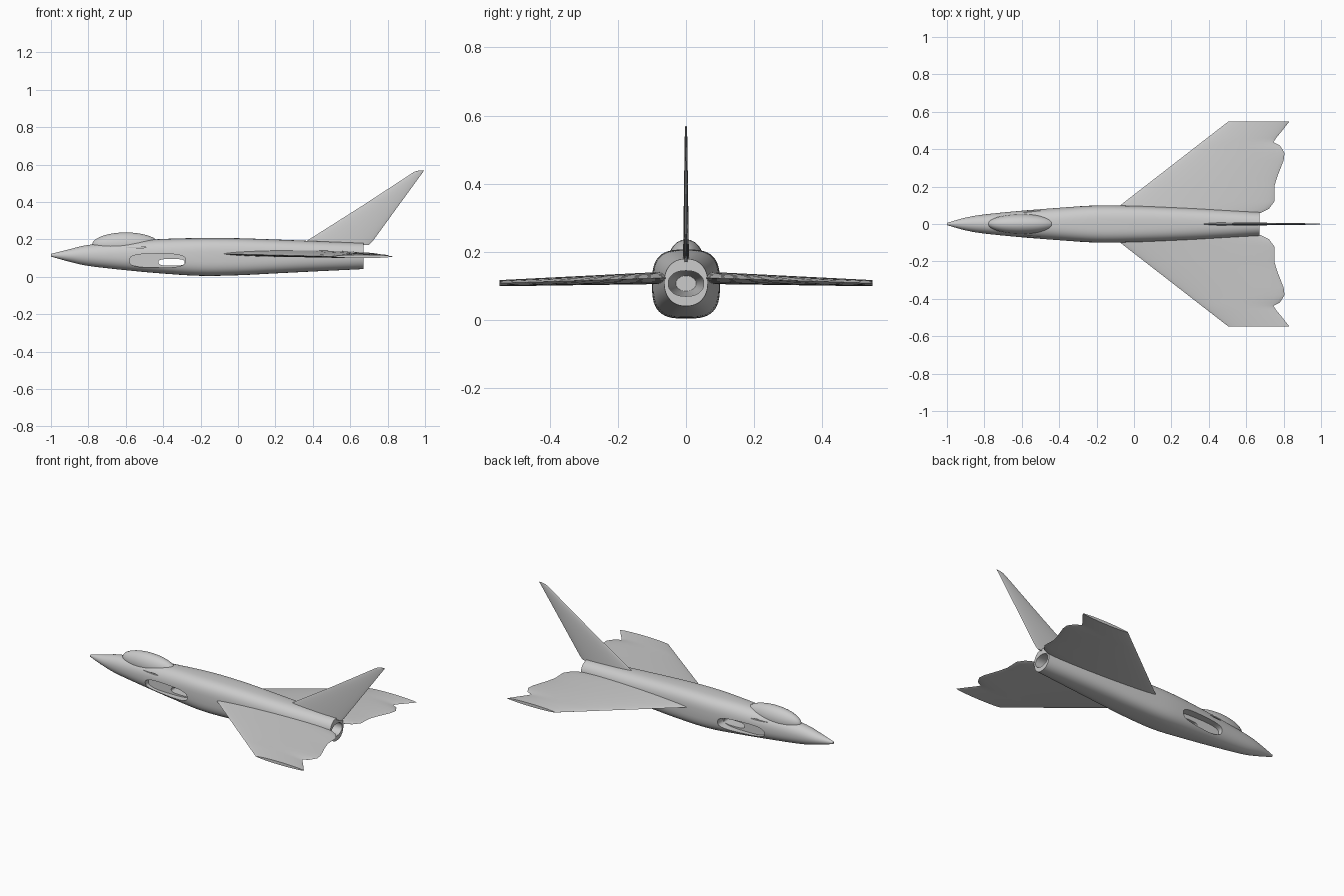
import bpy, bmesh
from math import sin, cos, pi, copysign
from mathutils import Vector

cube = bpy.data.objects.get("Cube")
if cube:
    bpy.data.objects.remove(cube)

grey = bpy.data.materials.new("light grey")
grey.use_nodes = True
grey.diffuse_color = (0.6, 0.6, 0.6, 1)
grey.node_tree.nodes["Principled BSDF"].inputs["Base Color"].default_value = (0.6, 0.6, 0.6, 1)


def loft(name, rings):
    """Skin a list of equal point rings and cap both ends."""
    bm = bmesh.new()
    loops = [[bm.verts.new(p) for p in ring] for ring in rings]
    n = len(loops[0])
    for a, b in zip(loops, loops[1:]):
        for i in range(n):
            j = (i + 1) % n
            bm.faces.new((a[i], a[j], b[j], b[i]))
    bm.faces.new(loops[0])
    bm.faces.new(loops[-1])
    bmesh.ops.recalc_face_normals(bm, faces=bm.faces)
    mesh = bpy.data.meshes.new(name)
    bm.to_mesh(mesh)
    bm.free()
    mesh.materials.append(grey)
    obj = bpy.data.objects.new(name, mesh)
    bpy.context.collection.objects.link(obj)
    return obj


def activate(obj):
    bpy.ops.object.select_all(action="DESELECT")
    obj.select_set(True)
    bpy.context.view_layer.objects.active = obj


def smooth(obj, angle=0.6):
    activate(obj)
    bpy.ops.object.shade_smooth_by_angle(angle=angle)


def oval(rx, ry, power, n=48):
    """Superellipse outline: power 2 is round, higher is squarer."""
    pts = []
    for i in range(n):
        c, s = cos(2 * pi * i / n), sin(2 * pi * i / n)
        pts.append((rx * copysign(abs(c) ** (2 / power), c),
                    ry * copysign(abs(s) ** (2 / power), s)))
    return pts


def body_ring(x, low, high, half, power):
    mid = (low + high) / 2
    return [(x, y, mid + z) for y, z in oval(half, (high - low) / 2, power)]


def spline(rows, steps=5):
    """Smooth curve through the stations."""
    pts = [Vector(r) for r in rows]
    out = []
    for i in range(len(pts) - 1):
        a, b = pts[i], pts[i + 1]
        ta = (b - pts[max(i - 1, 0)]) / 2
        tb = (pts[min(i + 2, len(pts) - 1)] - a) / 2
        for k in range(steps):
            t = k / steps
            out.append(a * (2*t**3 - 3*t*t + 1) + ta * (t**3 - 2*t*t + t)
                       + b * (3*t*t - 2*t**3) + tb * (t**3 - t*t))
    return out + [pts[-1]]


# Fuselage stations: x, bottom, top, half width, squareness
body = [
    (-1, .108, .122, .006, 2), (-.9, .08, .147, .034, 2), (-.8, .058, .17, .051, 2.1),
    (-.6, .035, .189, .071, 2.3), (-.4, .017, .202, .087, 2.6), (-.2, .005, .207, .099, 3),
    (0, .008, .206, .097, 3), (.2, .018, .199, .09, 2.8), (.4, .028, .191, .081, 2.5),
    (.67, .041, .18, .064, 2.2)]
fuselage = loft("fuselage", [body_ring(*s) for s in spline(body)])


def cut(target, cutter):
    cutter.hide_render = True
    mod = target.modifiers.new("cut", "BOOLEAN")
    mod.operation = "DIFFERENCE"
    mod.solver = "EXACT"
    mod.object = cutter
    activate(target)
    bpy.ops.object.modifier_apply(modifier=mod.name)
    bpy.data.objects.remove(cutter)


def side_cutter(name, x, z, rx, rz, y0, y1, power=3):
    return loft(name, [[(x + a, y, z + b) for a, b in oval(rx, rz, power)] for y in (y0, y1)])


# Side intakes, the passage joining them, and the thin slots above
for side in (-1, 1):
    cut(fuselage, side_cutter("intake_cutter", -.43, .086, .15, .037, side * .04, side * .2))
    cut(fuselage, side_cutter("slot_cutter", -.545, .157, .055, .003, side * .06, side * .2, 2))
cut(fuselage, side_cutter("passage_cutter", -.355, .077, .07, .018, -.06, .06))

# Hollow exhaust
cut(fuselage, loft("exhaust_cutter", [
    body_ring(.1, .085, .13, .03, 2), body_ring(.5, .07, .145, .052, 2.2),
    body_ring(.72, .07, .145, .052, 2.2)]))
smooth(fuselage)

# Canopy
bpy.ops.mesh.primitive_uv_sphere_add(segments=40, ring_count=24, location=(-.6, 0, .17))
canopy = bpy.context.object
canopy.name = "canopy"
canopy.scale = (.18, .053, .067)
canopy.data.materials.append(grey)
smooth(canopy)


def blade(name, stations, place, n=32):
    """Loft streamlined sections given as span, leading, trailing, thickness."""
    rings = []
    for span, lead, trail, thick in stations:
        ring = []
        for i in range(n):
            a = 2 * pi * i / n
            t = (1 - cos(a)) / 2
            off = thick / 2 * sin(a) * abs(sin(a)) ** .3
            ring.append(place(lead + t * (trail - lead), span, off))
        rings.append(ring)
    obj = loft(name, rings)
    smooth(obj)
    return obj


# Wings: span and trailing edge position, with a straight leading edge
trailing = [
    (.06, .68), (.08, .72), (.12, .75), (.2, .75), (.25, .765), (.34, .8), (.38, .805),
    (.42, .78), (.437, .745), (.46, .76), (.49, .785), (.547, .83)]


def wing_station(y, trail):
    f = (y - .06) / .49
    return y, -.125 + 1.29 * (y - .06), trail, .036 - .018 * f


wing = blade("wings", [wing_station(*s) for s in trailing],
             lambda x, y, off: (x, y, .126 - .032 * y + off))
mirror = wing.modifiers.new("mirror", "MIRROR")
mirror.use_axis = (False, True, False)
mirror.use_clip = False
activate(wing)
bpy.ops.object.modifier_apply(modifier=mirror.name)

# Tail fin
blade("tail_fin",
      [(.17, .33, .70, .018), (.19, .365, .72, .017), (.38, .665, .858, .012),
       (.55, .925, .982, .007), (.562, .945, .99, .006), (.569, .972, .998, .004)],
      lambda x, z, off: (x, off, z))
